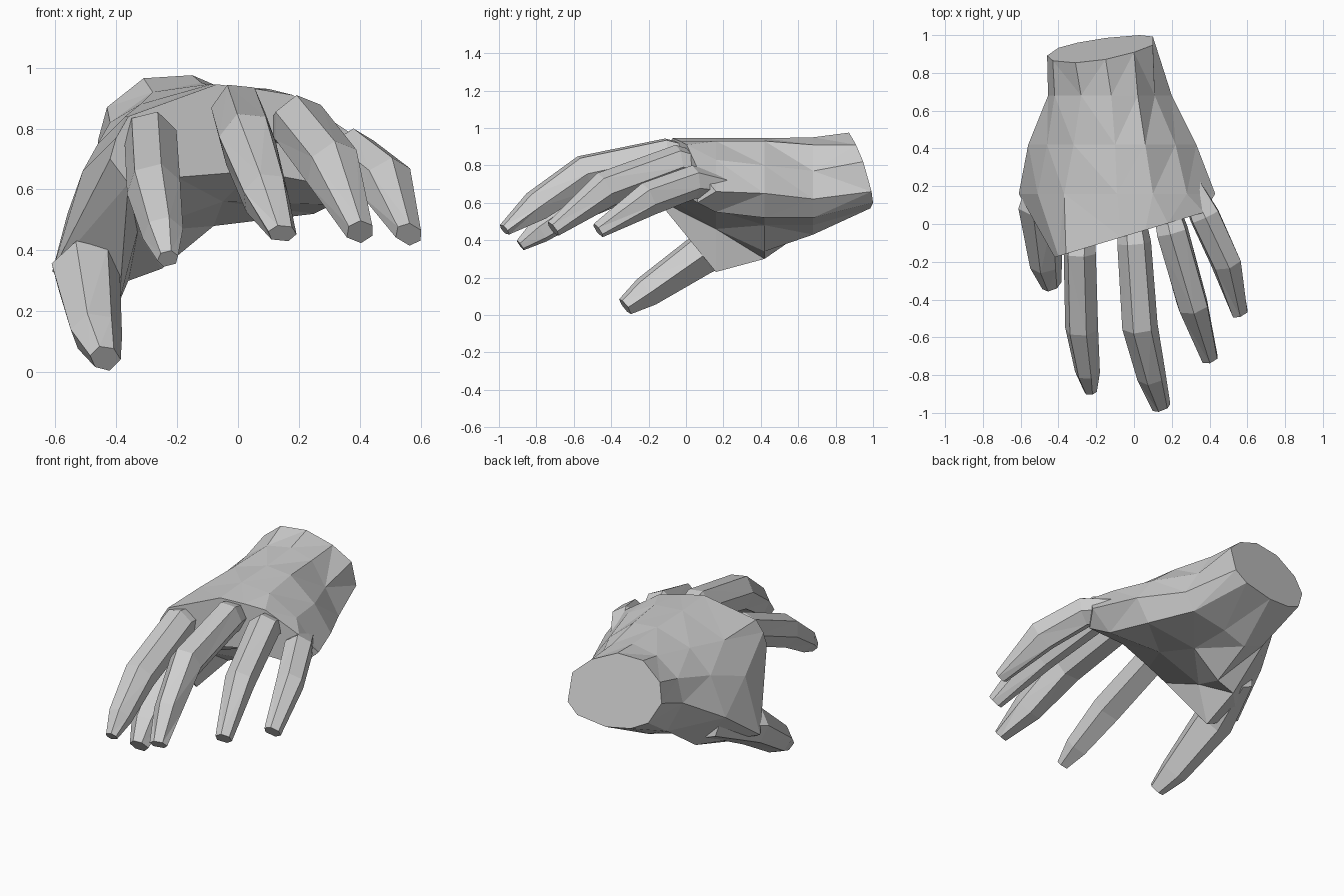
import bpy, bmesh
from mathutils import Vector

if "Cube" in bpy.data.objects:
    bpy.data.objects.remove(bpy.data.objects["Cube"])

skin = bpy.data.materials.new("plain grey")
skin.diffuse_color = (0.62, 0.62, 0.62, 1)
skin.use_nodes = True
skin.node_tree.nodes["Principled BSDF"].inputs["Base Color"].default_value = skin.diffuse_color


def loft(name, rings):
    """Skin a closed tube through rings of equal point count."""
    bm = bmesh.new()
    vs = [[bm.verts.new(p) for p in r] for r in rings]
    n = len(rings[0])
    for a, b in zip(vs, vs[1:]):
        for i in range(n):
            j = (i + 1) % n
            bm.faces.new((a[i], a[j], b[j], b[i]))
    bm.faces.new(vs[0])
    bm.faces.new(vs[-1][::-1])
    bmesh.ops.triangulate(bm, faces=[f for f in bm.faces if f.verts[0] not in vs[0]
                                     or len(f.verts) == 4])
    bmesh.ops.recalc_face_normals(bm, faces=bm.faces)
    me = bpy.data.meshes.new(name)
    bm.to_mesh(me)
    bm.free()
    me.materials.append(skin)
    ob = bpy.data.objects.new(name, me)
    bpy.context.collection.objects.link(ob)
    return ob


SECTION = [(-.5, 1), (.5, 1), (1, .1), (.6, -.9), (-.6, -.9), (-1, .1)]


def digit(name, up, spine):
    """Six-sided finger; spine rows are x, y, z, half width, half depth."""
    pts = [Vector(s[:3]) for s in spine]
    rings = []
    for i, s in enumerate(spine):
        d = (pts[min(i + 1, len(pts) - 1)] - pts[max(i - 1, 0)]).normalized()
        side = d.cross(Vector(up)).normalized()
        top = side.cross(d)
        rings.append([pts[i] + side * u * s[3] + top * v * s[4] for u, v in SECTION])
    return loft(name, rings)


# Palm: each ring lies in a plane y = a + b*x + c*z, points are (x, z)
palm_rings = [
    ((1.164, .13, -.28), [(-.46, .76), (-.43, .87), (-.31, .965), (-.15, .975), (0, .91),
                          (.1, .82), (.1, .66), (.03, .6), (-.15, .57), (-.3, .59), (-.4, .64)]),
    ((.68, 0, 0), [(-.455, .68), (-.42, .82), (-.28, .92), (-.12, .95), (.02, .91),
                   (.11, .77), (.2, .62), (.14, .52), (-.08, .48), (-.22, .43), (-.35, .48)]),
    ((.42, 0, 0), [(-.56, .52), (-.46, .75), (-.32, .88), (-.1, .945), (.06, .93),
                   (.22, .8), (.33, .65), (.25, .52), (-.08, .48), (-.25, .34), (-.36, .3)]),
    ((.16, 0, 0), [(-.61, .33), (-.51, .66), (-.37, .84), (-.09, .945), (.1, .93),
                   (.28, .83), (.43, .66), (.31, .55), (-.05, .56), (-.33, .46), (-.39, .23)]),
    ((-.05, .3, 0), [(-.42, .7), (-.4, .77), (-.36, .84), (-.07, .945), (.06, .93),
                     (.18, .91), (.37, .785), (.37, .6), (.05, .66), (-.2, .64), (-.36, .62)]),
]
palm = loft("hand", [[(x, a + b * x + c * z, z) for x, z in pts]
                     for (a, b, c), pts in palm_rings])

# Fingers and thumb
digits = [
    digit("index_finger", (-.25, 0, 1), [
        (-.27, .06, .76, .06, .06), (-.285, -.15, .765, .088, .085),
        (-.275, -.55, .6, .09, .085), (-.245, -.78, .45, .068, .065),
        (-.23, -.885, .372, .035, .03)]),
    digit("middle_finger", (.1, 0, 1), [
        (-.02, .12, .82, .06, .06), (0, -.1, .85, .09, .09),
        (.03, -.54, .755, .095, .095), (.09, -.8, .58, .078, .08),
        (.145, -.97, .455, .05, .03)]),
    digit("ring_finger", (.4, 0, 1), [
        (.14, .2, .76, .06, .06), (.2, -.04, .815, .09, .085),
        (.31, -.43, .67, .085, .09), (.4, -.71, .46, .048, .04)]),
    digit("little_finger", (.6, 0, 1), [
        (.26, .28, .67, .05, .05), (.375, .04, .71, .085, .08),
        (.485, -.2, .62, .08, .085), (.56, -.47, .452, .05, .035)]),
    digit("thumb", (-.8, -.5, .6), [
        (-.44, .4, .43, .07, .06), (-.5, .09, .33, .115, .1),
        (-.465, -.21, .125, .08, .08), (-.435, -.325, .045, .045, .05)]),
]

# Fuse everything into one skin
for d in digits:
    mod = palm.modifiers.new(d.name, "BOOLEAN")
    mod.operation = "UNION"
    mod.solver = "EXACT"
    mod.object = d
bpy.context.view_layer.objects.active = palm
for d in digits:
    bpy.ops.object.modifier_apply(modifier=d.name)
    bpy.data.objects.remove(d)
